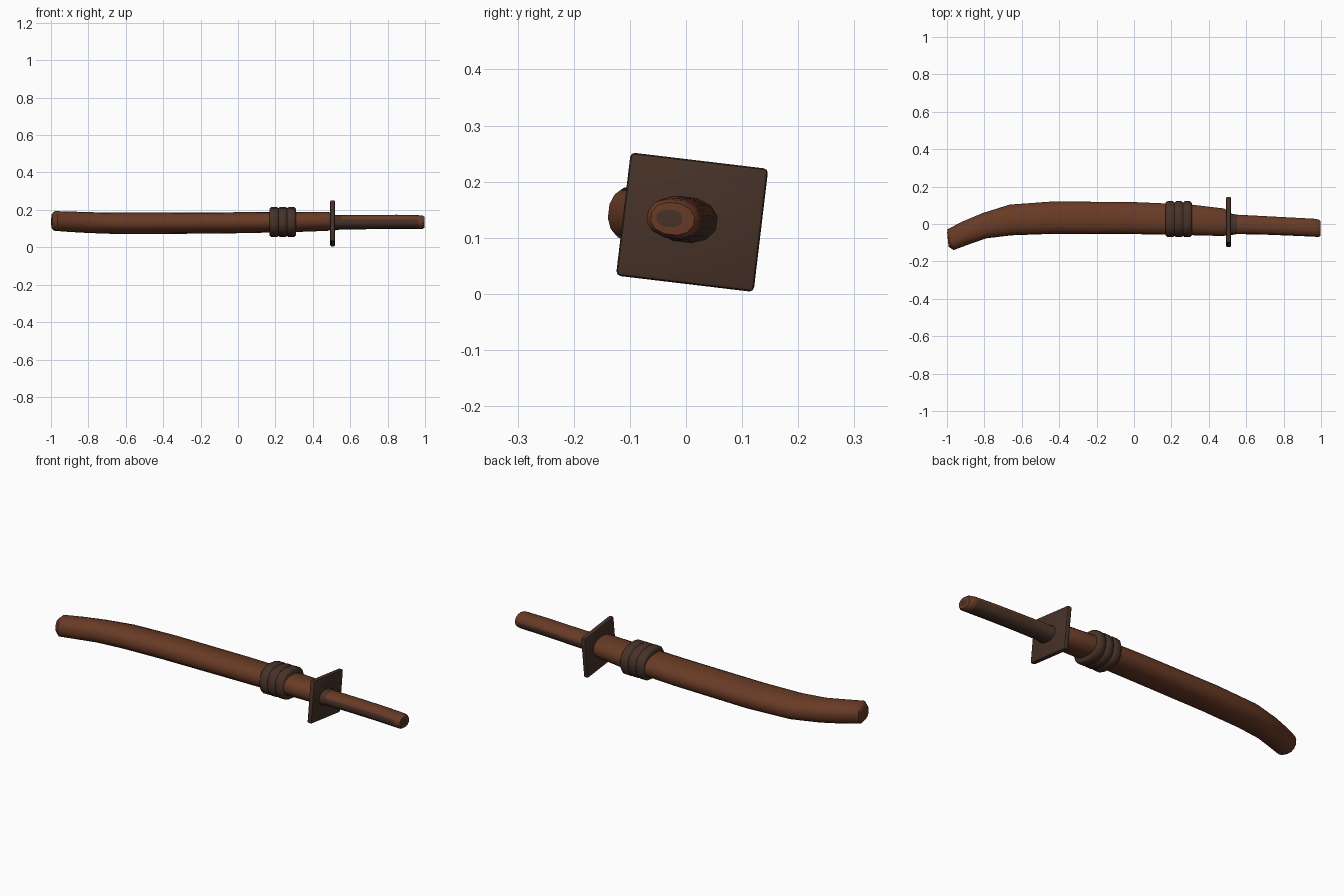
import bpy, bmesh, math
from mathutils import Matrix

if "Cube" in bpy.data.objects:
    bpy.data.objects.remove(bpy.data.objects["Cube"])

TILT = math.radians(-6.8)          # the whole sword leans slightly about its length
PLACE = Matrix.Translation((0, 0, 0.129)) @ Matrix.Rotation(TILT, 4, 'X')


def material(name, rgb):
    m = bpy.data.materials.new(name)
    m.diffuse_color = (*rgb, 1)
    m.use_nodes = True
    m.node_tree.nodes["Principled BSDF"].inputs["Base Color"].default_value = m.diffuse_color
    return m


RED = material("red brown wood", (0.140, 0.043, 0.019))
DARK = material("dark brown", (0.063, 0.032, 0.021))


def finish(name, bm, mats, smooth=35):
    bmesh.ops.recalc_face_normals(bm, faces=bm.faces[:])
    me = bpy.data.meshes.new(name)
    bm.to_mesh(me)
    bm.free()
    for m in mats:
        me.materials.append(m)
    ob = bpy.data.objects.new(name, me)
    bpy.context.collection.objects.link(ob)
    ob.matrix_world = PLACE
    bpy.ops.object.select_all(action='DESELECT')
    ob.select_set(True)
    bpy.context.view_layer.objects.active = ob
    bpy.ops.object.shade_smooth_by_angle(angle=math.radians(smooth))
    return ob


def loft(sections, sides=16, power=2.3):
    """Sections are (x, y low, y high, half height, x shear, z centre)."""
    bm = bmesh.new()
    rings = []
    for x, y0, y1, h, shear, zc in sections:
        ring = []
        for i in range(sides):
            a = 2 * math.pi * (i + 0.5) / sides
            c, s = math.cos(a), math.sin(a)
            c = math.copysign(abs(c) ** (2 / power), c)
            s = math.copysign(abs(s) ** (2 / power), s)
            ring.append(bm.verts.new((x - shear * c, (y0 + y1) / 2 + (y1 - y0) / 2 * c, zc + h * s)))
        rings.append(ring)
    for r, q in zip(rings, rings[1:]):
        for i in range(sides):
            j = (i + 1) % sides
            bm.faces.new((r[i], r[j], q[j], q[i]))
    bm.faces.new(rings[0])
    bm.faces.new(rings[-1])
    return bm


# scabbard, curving towards the front at its far end
finish("scabbard", loft([
    (-0.995, -0.122, -0.045, 0.037, 0.004, 0.002),
    (-0.980, -0.140, -0.028, 0.052, 0.016, 0.002),
    (-0.90, -0.110, 0.013, 0.054, 0.016, 0.002),
    (-0.80, -0.077, 0.058, 0.055, 0.010, 0.002),
    (-0.66, -0.061, 0.104, 0.056, 0.005, 0.002),
    (-0.43, -0.053, 0.121, 0.056, 0, 0.003),
    (0.0, -0.055, 0.117, 0.055, 0, 0.006),
    (0.30, -0.061, 0.104, 0.053, 0, 0.009),
    (0.48, -0.066, 0.082, 0.050, 0, 0.011),
    (0.495, -0.060, 0.074, 0.045, 0, 0.011)]), [RED], 50)

# wrapped band with three soft ridges
band = [(0.168, 0.070)]
for k in range(3):
    x = 0.170 + k * 0.046
    band += [(x, 0.073), (x + 0.008, 0.079), (x + 0.038, 0.079), (x + 0.046, 0.073)]
band.append((0.310, 0.070))
finish("band", loft([(x, 0.025 - h * 1.21, 0.025 + h * 1.21, h, 0, 0.009)
                     for x, h in band], power=2.4), [DARK], 50)

# square guard plate
bm = bmesh.new()
bmesh.ops.create_cube(bm, size=1, matrix=Matrix.Translation((0.506, 0.011, 0)) @
                      Matrix.Diagonal((0.026, 0.247, 0.221, 1)))
bmesh.ops.bevel(bm, geom=bm.edges[:], offset=0.008, segments=2, affect='EDGES', profile=0.5)
finish("guard", bm, [DARK], 40)

# handle: red along the top and end, dark wrap on the sides and underside
bm = loft([
    (0.510, -0.062, 0.058, 0.042, 0, 0.003),
    (0.550, -0.055, 0.050, 0.038, 0, 0.004),
    (0.70, -0.058, 0.042, 0.038, 0, 0.005),
    (0.85, -0.064, 0.034, 0.038, 0, 0.005),
    (0.965, -0.069, 0.028, 0.037, 0, 0.003),
    (0.988, -0.071, 0.024, 0.035, 0, 0.002),
    (0.997, -0.064, 0.015, 0.029, 0, 0.002),
    (0.998, -0.054, -0.006, 0.016, 0, 0.002)], sides=12, power=2.2)
bmesh.ops.recalc_face_normals(bm, faces=bm.faces[:])
for f in bm.faces:
    x = f.calc_center_median().x
    wrap = x < 0.54 or (x < 0.966 and f.normal.z < 0.45)
    f.material_index = 1 if wrap or x > 0.9979 else 0
finish("handle", bm, [RED, DARK], 40)
